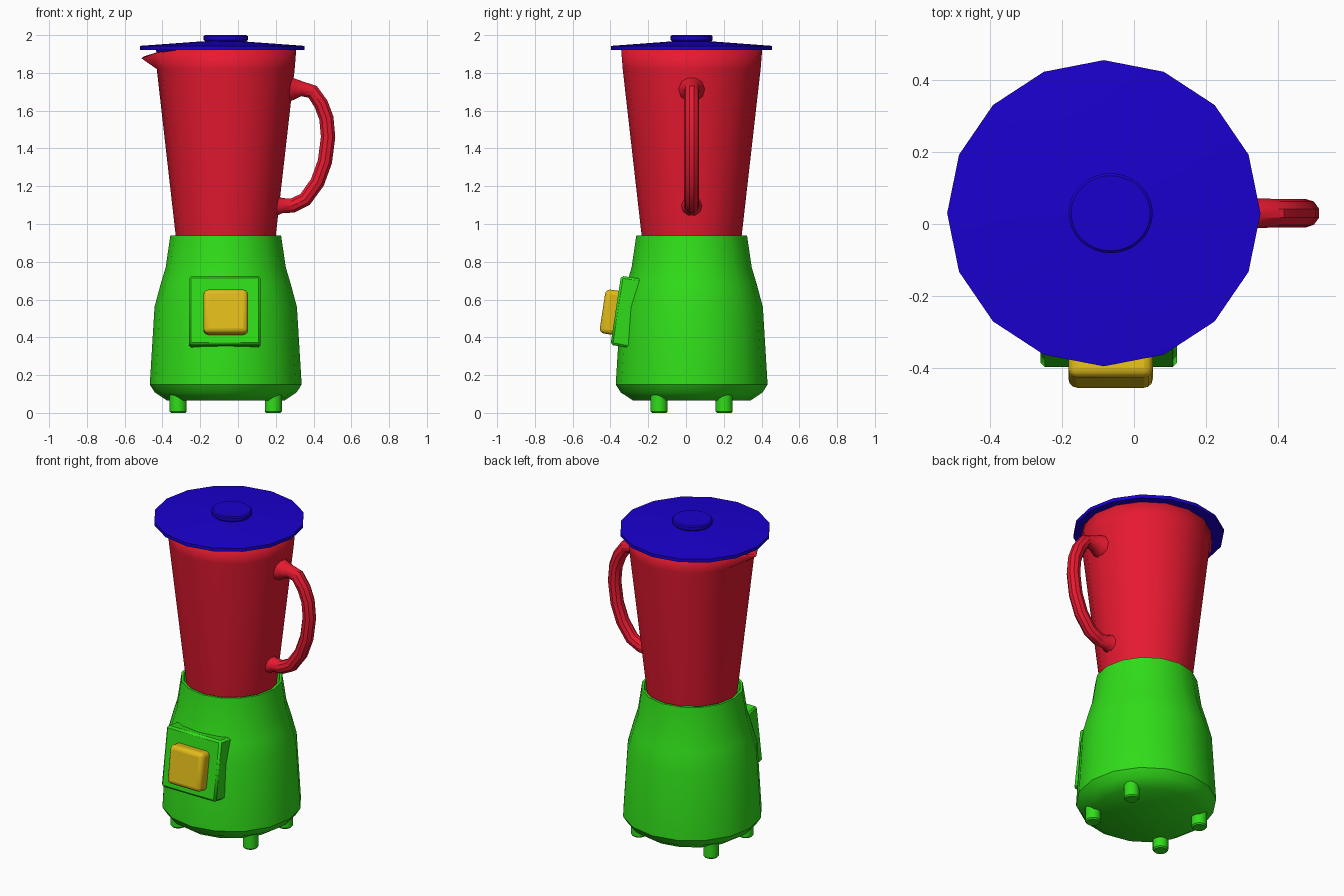
import bpy, bmesh
from math import sin, cos, pi, radians
from mathutils import Vector

if "Cube" in bpy.data.objects:
    bpy.data.objects.remove(bpy.data.objects["Cube"])

CX, CY = -0.065, 0.03   # shared axis of the body


def material(name, rgb):
    m = bpy.data.materials.new(name)
    m.diffuse_color = (*rgb, 1)
    m.use_nodes = True
    m.node_tree.nodes["Principled BSDF"].inputs["Base Color"].default_value = m.diffuse_color
    return m


RED = material("red", (0.8, 0.01, 0.03))
GREEN = material("green", (0.03, 0.72, 0.01))
BLUE = material("blue", (0.01, 0.0, 0.62))
YELLOW = material("yellow", (0.75, 0.5, 0.01))


def finish(ob, mat, angle=35):
    ob.data.materials.append(mat)
    bpy.ops.object.select_all(action='DESELECT')
    ob.select_set(True)
    bpy.context.view_layer.objects.active = ob
    bpy.ops.object.shade_smooth_by_angle(angle=radians(angle))
    return ob


def lathe(name, profile, sides, mat, loc=(CX, CY), sy=1.0, caps=(True, True), shape=None):
    """Revolve (radius, z) points; shape(ring, angle, co) may adjust each vertex."""
    bm = bmesh.new()
    rings = []
    for i, (r, z) in enumerate(profile):
        ring = []
        for k in range(sides):
            a = 2 * pi * k / sides
            co = Vector((r * cos(a), r * sin(a) * sy, z))
            if shape:
                shape(i, a, co)
            ring.append(bm.verts.new(co))
        rings.append(ring)
    for lo, hi in zip(rings, rings[1:]):
        for k in range(sides):
            n = (k + 1) % sides
            bm.faces.new((lo[k], lo[n], hi[n], hi[k]))
    if caps[0]:
        bm.faces.new(rings[0][::-1])
    if caps[1]:
        bm.faces.new(rings[-1])
    me = bpy.data.meshes.new(name)
    bm.to_mesh(me)
    bm.free()
    ob = bpy.data.objects.new(name, me)
    bpy.context.collection.objects.link(ob)
    ob.location = (*loc, 0)
    return finish(ob, mat)


def tilted_box(name, front, size, bevel, segments, mat, tilt=radians(-8.6)):
    """Box whose front face is centred on the given point and leans back."""
    depth = size[1] / 2
    centre = Vector(front) + Vector((0, cos(tilt), sin(tilt))) * depth
    bpy.ops.mesh.primitive_cube_add(size=1, location=centre, rotation=(tilt, 0, 0))
    ob = bpy.context.object
    ob.name = name
    ob.scale = size
    bpy.ops.object.transform_apply(location=False, rotation=False, scale=True)
    mod = ob.modifiers.new("bevel", 'BEVEL')
    mod.width, mod.segments = bevel, segments
    return finish(ob, mat)


# Motor base with a recess for the jar
lathe("motor_base", [(0.31, 0.065), (0.375, 0.108), (0.402, 0.15), (0.377, 0.56),
                     (0.345, 0.68), (0.318, 0.77), (0.293, 0.94), (0.278, 0.94),
                     (0.265, 0.85)], 16, GREEN)

# Feet
for sx in (-1, 1):
    for sy in (-1, 1):
        lathe("foot", [(0.038, 0), (0.045, 0.008), (0.045, 0.12)], 16, GREEN,
              loc=(CX + sx * 0.252, CY + sy * 0.172))

# Control panel and button
tilted_box("control_panel", (-0.07, -0.372, 0.543), (0.38, 0.2, 0.37), 0.012, 1, GREEN)
tilted_box("button", (-0.065, -0.442, 0.54), (0.235, 0.12, 0.235), 0.025, 3, YELLOW)


# Jar: the rim is pulled out and down on the left to form the spout
def spout(i, a, co):
    if i == 3:
        d = abs(a - pi)
        w = 1 if d < 0.1 else 0.35 if d < 0.5 else 0
        co.x -= 0.073 * w
        co.z -= 0.043 * w


jar = lathe("jar", [(0.254, 0.855), (0.265, 0.94), (0.365, 1.82), (0.373, 1.92)],
            16, RED, caps=(True, False), shape=spout)
wall = jar.modifiers.new("wall", 'SOLIDIFY')
wall.thickness, wall.offset = 0.015, -1

# Handle: swept tube flaring where it meets the jar
path = [(0.262, 1.715, 0.075), (0.30, 1.715, 0.058), (0.34, 1.715, 0.041),
        (0.395, 1.70, 0.04), (0.44, 1.635, 0.04), (0.468, 1.56, 0.04),
        (0.477, 1.46, 0.04), (0.46, 1.33, 0.04), (0.42, 1.22, 0.04),
        (0.355, 1.13, 0.04), (0.29, 1.098, 0.04), (0.235, 1.097, 0.042),
        (0.20, 1.097, 0.058)]
curve = bpy.data.curves.new("handle_path", 'CURVE')
curve.dimensions = '3D'
curve.bevel_depth, curve.bevel_resolution = 1.0, 3
curve.use_fill_caps = True
line = curve.splines.new('POLY')
line.points.add(len(path) - 1)
for p, (x, z, r) in zip(line.points, path):
    p.co, p.radius = (x, CY, z, 1), r
handle = bpy.data.objects.new("handle", curve)
bpy.context.collection.objects.link(handle)
bpy.ops.object.select_all(action='DESELECT')
handle.select_set(True)
bpy.context.view_layer.objects.active = handle
bpy.ops.object.convert(target='MESH')
finish(bpy.context.object, RED)

# Lid with a plug underneath, and its knob
lid_x = -0.084
lathe("lid", [(0.345, 1.885), (0.35, 1.922), (0.436, 1.922), (0.436, 1.943),
              (0.12, 1.966)], 16, BLUE, loc=(lid_x, CY), sy=0.977)
lathe("lid_knob", [(0.098, 1.955), (0.117, 1.975), (0.117, 1.994), (0.11, 2.0)],
      32, BLUE, sy=0.95)
